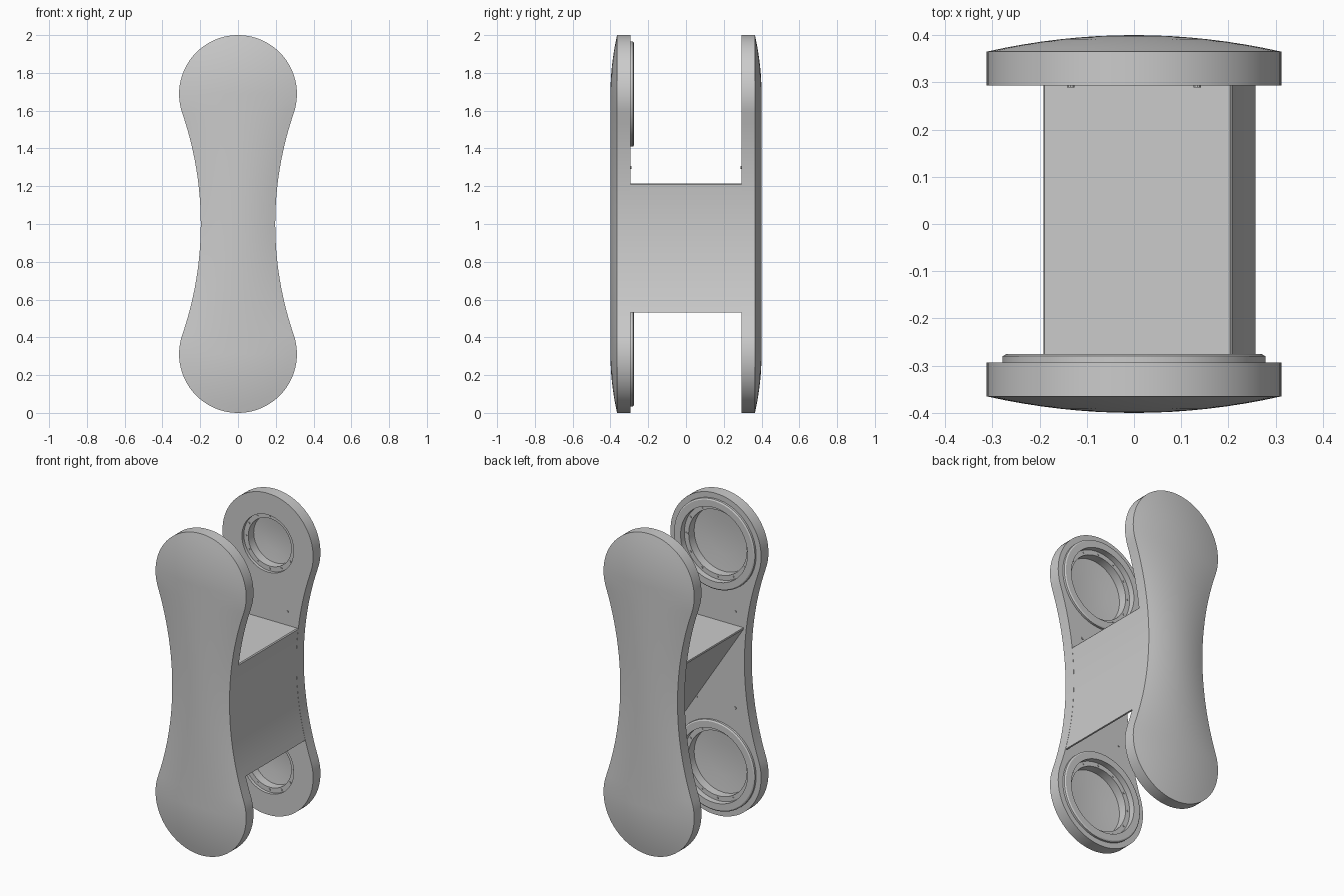
import bpy
import bmesh
from math import sin, cos, pi, sqrt, atan2
from mathutils import Vector

cube = bpy.data.objects.get("Cube")
if cube:
    bpy.data.objects.remove(cube)

LOBE_R, LOBE_Z, WAIST = 0.312, 0.688, 0.197   # lobe radius, offset from mid height, half waist
ARC_R = (LOBE_Z**2 + WAIST**2 - LOBE_R**2) / (2 * (LOBE_R - WAIST))
INNER, RIM, CROWN = 0.293, 0.365, 0.4         # plate depths from the middle

grey = bpy.data.materials.new("light grey")
grey.use_nodes = True
colour = (0.6, 0.6, 0.6, 1)
grey.diffuse_color = colour
grey.node_tree.nodes["Principled BSDF"].inputs["Base Color"].default_value = colour


def finish(name, bm, smooth=True):
    bmesh.ops.remove_doubles(bm, verts=bm.verts, dist=1e-5)
    bmesh.ops.recalc_face_normals(bm, faces=bm.faces)
    mesh = bpy.data.meshes.new(name)
    bm.to_mesh(mesh)
    bm.free()
    mesh.materials.append(grey)
    obj = bpy.data.objects.new(name, mesh)
    bpy.context.collection.objects.link(obj)
    if smooth:
        shade(obj)
    return obj


def shade(obj):
    bpy.ops.object.select_all(action='DESELECT')
    obj.select_set(True)
    bpy.context.view_layer.objects.active = obj
    bpy.ops.object.shade_smooth_by_angle(angle=0.5)


def waist_x(z):
    return WAIST + ARC_R - sqrt(ARC_R**2 - z * z)


def outline():
    """Dumbbell outline as (x, z) about the mid height, counter-clockwise."""
    tangent = atan2(LOBE_Z, WAIST + ARC_R)
    arc = [tangent * i / 12 for i in range(-12, 12)]
    side = [(WAIST + ARC_R - ARC_R * cos(a), ARC_R * sin(a)) for a in arc]
    sweep = pi + 2 * tangent
    cap = [(LOBE_R * cos(sweep * i / 48 - tangent), LOBE_Z + LOBE_R * sin(sweep * i / 48 - tangent))
           for i in range(48)]
    half = side + cap
    return half + [(-x, -z) for x, z in half]


def lathe(name, profile, z, y_sign, closed=False, smooth=True, segments=64):
    """Turn a (radius, depth) profile about a front-to-back axis."""
    bm = bmesh.new()
    rings = []
    for r, y in profile:
        rings.append([bm.verts.new((r * cos(2 * pi * i / segments), y * y_sign,
                                    z + r * sin(2 * pi * i / segments))) for i in range(segments)])
    pairs = list(zip(rings, rings[1:]))
    if closed:
        pairs.append((rings[-1], rings[0]))
    for a, b in pairs:
        for i in range(segments):
            j = (i + 1) % segments
            bm.faces.new((a[i], a[j], b[j], b[i]))
    return finish(name, bm, smooth)


def plate(name, s):
    """Dumbbell plate with a crowned outer face, crowned from its spine."""
    bm = bmesh.new()
    pts = outline()
    loops = [[bm.verts.new((x, s * INNER, 1 + z)) for x, z in pts]]
    steps = 8
    for k in range(steps, -1, -1):
        t = k / steps
        loop = []
        for x, z in pts:
            spine = max(-LOBE_Z, min(LOBE_Z, z))
            depth = CROWN - (CROWN - RIM) * t * t
            loop.append(bm.verts.new((x * t, s * depth, 1 + spine + (z - spine) * t)))
        loops.append(loop)
    bm.faces.new(loops[0])
    n = len(pts)
    for a, b in zip(loops, loops[1:]):
        for i in range(n):
            j = (i + 1) % n
            bm.faces.new((a[i], a[j], b[j], b[i]))
    bmesh.ops.dissolve_degenerate(bm, dist=1e-5, edges=bm.edges)
    return finish(name, bm, False)


def cut(obj, cutter):
    mod = obj.modifiers.new("recess", 'BOOLEAN')
    mod.operation = 'DIFFERENCE'
    mod.solver = 'EXACT'
    mod.object = cutter
    bpy.context.view_layer.objects.active = obj
    bpy.ops.object.modifier_apply(modifier=mod.name)
    bpy.data.objects.remove(cutter)


def pins(name, places, s, depth, radius):
    """Small raised discs on a face looking inward."""
    bm = bmesh.new()
    for x, z in places:
        made = bmesh.ops.create_cone(bm, cap_ends=True, segments=10, radius1=radius,
                                     radius2=radius, depth=0.008)["verts"]
        for v in made:
            v.co = Vector((v.co.x + x, s * depth + v.co.z, v.co.y + z))
    finish(name, bm)


# Plates with stepped round sockets on their inner faces
for label, s, hole, ledge in (("front", -1, 0.2, 0.23), ("back", 1, 0.148, 0.178)):
    body = plate(label + "_plate", s)
    for end, z in (("upper", 1 + LOBE_Z), ("lower", 1 - LOBE_Z)):
        profile = [(0, 0.378), (hole / 2, 0.375), (hole, 0.366), (hole, 0.312),
                   (ledge, 0.312), (ledge, 0.25), (0, 0.25)]
        cut(body, lathe("socket_cutter", profile, z, s, smooth=False))
        mid = (hole + ledge) / 2
        ring = [(mid * cos(pi * i / 6), z + mid * sin(pi * i / 6)) for i in range(12)]
        pins(f"{label}_{end}_socket_pins", ring, s, 0.312, 0.006)
        # Raised collar on the front plate only
        if s < 0:
            collar = [(ledge, 0.3), (ledge, 0.275), (0.27, 0.275), (0.278, 0.28), (0.278, 0.3)]
            lathe(f"front_{end}_collar", collar, z, s, closed=True)
    shade(body)
    pins(label + "_plate_pins", [(x, 1 + z) for x in (-0.134, 0.134) for z in (-0.3, 0.3)],
         s, INNER, 0.008)

# Wedge block joining the plates, its left side following the waist
TOP, BOTTOM = 0.215, -0.468
section = [(-0.19, TOP), (-0.192, TOP - 0.008)]
section += [(waist_x(BOTTOM) - 0.012, BOTTOM)]
for i in range(17):
    z = BOTTOM + (TOP - 0.006 - BOTTOM) * i / 16
    section.append((waist_x(z) - 0.001, z))
section.append((waist_x(TOP) - 0.007, TOP))
bm = bmesh.new()
ends = [[bm.verts.new((x, y, 1 + z)) for x, z in section] for y in (-INNER - 0.005, INNER + 0.005)]
for loop in ends:
    bm.faces.new(loop)
for i in range(len(section)):
    j = (i + 1) % len(section)
    bm.faces.new((ends[0][i], ends[0][j], ends[1][j], ends[1][i]))
finish("wedge_block", bm)
